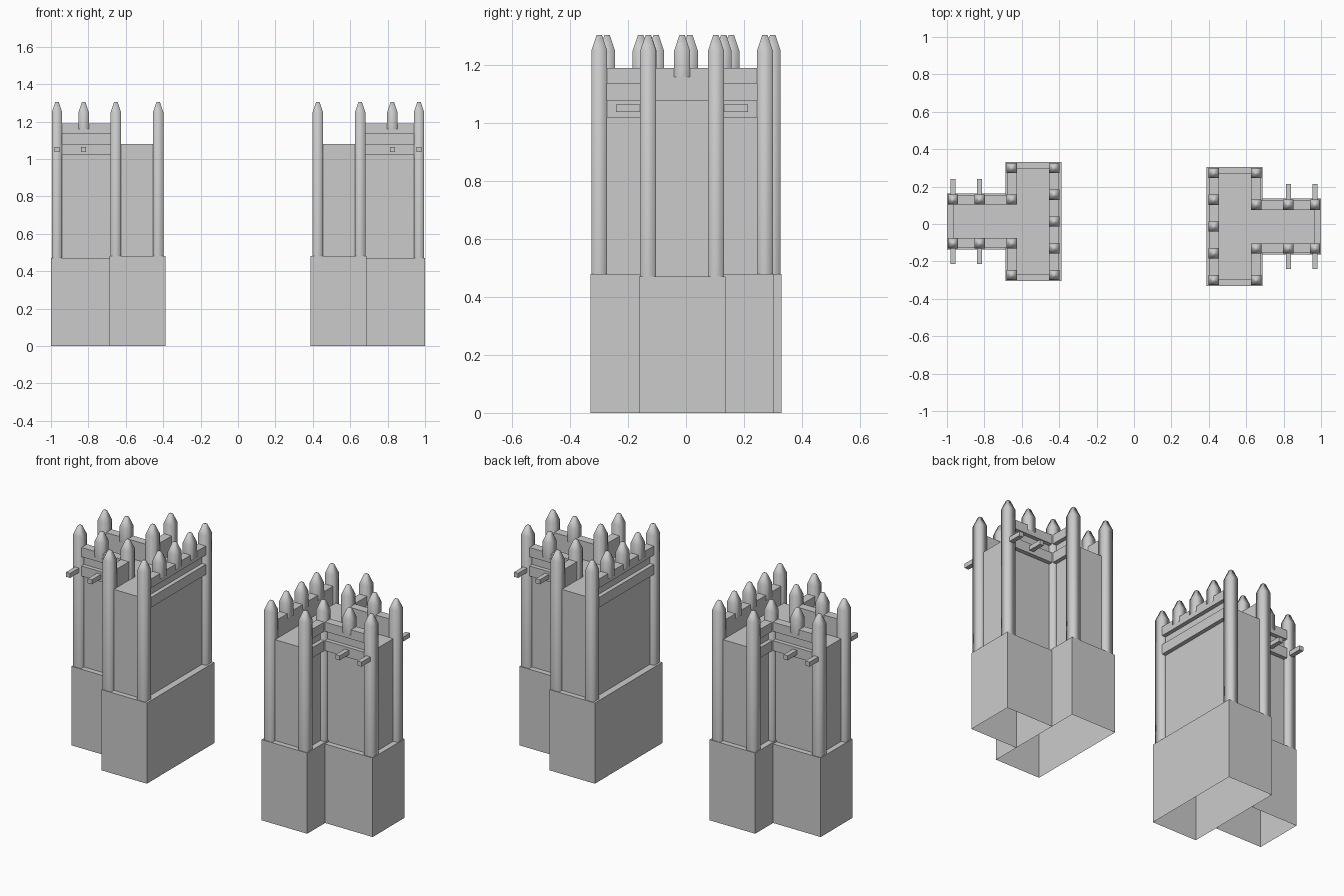
import bpy, bmesh, math

if "Cube" in bpy.data.objects:
    bpy.data.objects.remove(bpy.data.objects["Cube"])

SHIFT = -0.0135          # each tower sits slightly off the centre line
TOP, TIP = 1.19, 1.305   # parapet top and post tip
R = 0.0275               # half width of a post


def finish(name, bm, smooth=False):
    bmesh.ops.recalc_face_normals(bm, faces=bm.faces)
    me = bpy.data.meshes.new(name)
    bm.to_mesh(me)
    bm.free()
    for p in me.polygons:
        p.use_smooth = smooth
    ob = bpy.data.objects.new(name, me)
    bpy.context.collection.objects.link(ob)
    return ob


def add_box(bm, x, y, z, open_bottom=False):
    v = [bm.verts.new((a, b, c)) for c in sorted(z) for a, b in
         ((x[0], y[0]), (x[1], y[0]), (x[1], y[1]), (x[0], y[1]))]
    for i in range(4):
        j = (i + 1) % 4
        bm.faces.new((v[i], v[j], v[j + 4], v[i + 4]))
    bm.faces.new(v[4:])
    if not open_bottom:
        bm.faces.new(v[3::-1])


def boxes(name, specs, open_bottom=False):
    bm = bmesh.new()
    for s in specs:
        add_box(bm, *s, open_bottom=open_bottom)
    return finish(name, bm)


def posts(name, spots, z0):
    # square post with a blunt pointed tip, shaded smooth
    bm = bmesh.new()
    for x, y in spots:
        rings = []
        for z, r in ((z0, R), (1.25, R), (TIP, 0.009)):
            rings.append([bm.verts.new((x + sx * r, y + sy * r, z))
                          for sx, sy in ((-1, -1), (1, -1), (1, 1), (-1, 1))])
        for a, b in zip(rings, rings[1:]):
            for i in range(4):
                j = (i + 1) % 4
                bm.faces.new((a[i], a[j], b[j], b[i]))
        bm.faces.new(rings[-1])
    return finish(name, bm, True)


# post rows
XI, XW, XM, XE = 0.427, 0.653, 0.825, 0.968
YW, YN = 0.286, 0.117


def parapet_x(x, out, ya, yb):
    """Two rails and a backing wall running along y; out is the outward x sign."""
    o, i = x + out * (R - 0.003), x - out * (R - 0.001)
    return [(sorted((i, o)), (ya, yb), (1.135, TOP)),
            (sorted((i, x)), (ya, yb), (1.07, 1.136)),
            (sorted((x, o)), (ya, yb), (1.02, 1.08))]


def parapet_y(y, out, xa, xb):
    return [(b, a, z) for a, b, z in parapet_x(y, out, xa, xb)]


parts = []
# stone base, open underneath
parts.append(boxes("tower_base", [
    ((0.387, 0.687), (-0.317, 0.317), (0, 0.48)),
    ((0.687, 1.0), (-0.149, 0.149), (0, 0.47))], True))
# upper walls
parts.append(boxes("tower_walls", [
    ((XI, XW), (-YW, YW), (0.47, 1.08)),
    ((XW, XE), (-YN, YN), (0.465, 1.08))], True))

# rails around the platform
rails = parapet_x(XI, -1, -YW, YW)
beams = []
for s in (-1, 1):
    rails += parapet_x(XW, 1, *sorted((s * YN, s * YW)))
    rails += parapet_y(s * YN, s, XW, XE)
    # jutting beam ends
    for x in (XM, XE):
        beams.append(((x - 0.0135, x + 0.0135), sorted((s * YN, s * 0.228)),
                      (1.038, 1.065)))
parts.append(boxes("parapet_rails", rails))
parts.append(boxes("beam_ends", beams))

# full-height corner posts and short posts between them
tall = [(x, s * y) for s in (-1, 1) for x, y in
        ((XI, YW), (XW, YW), (XW, YN), (XE, YN))]
short = [(XM, -YN), (XM, YN)] + [(XI, y) for y in (-YW / 2, 0, YW / 2)]
parts.append(posts("corner_posts", tall, 0.468))
parts.append(posts("short_posts", short, 1.16))

# second tower is the first one turned half way round
for ob in parts:
    ob.location.y = SHIFT
    twin = ob.copy()
    twin.data = ob.data.copy()
    twin.name = "left_" + ob.name
    ob.name = "right_" + ob.name
    twin.rotation_euler.z = math.pi
    twin.location.y = -SHIFT
    bpy.context.collection.objects.link(twin)
